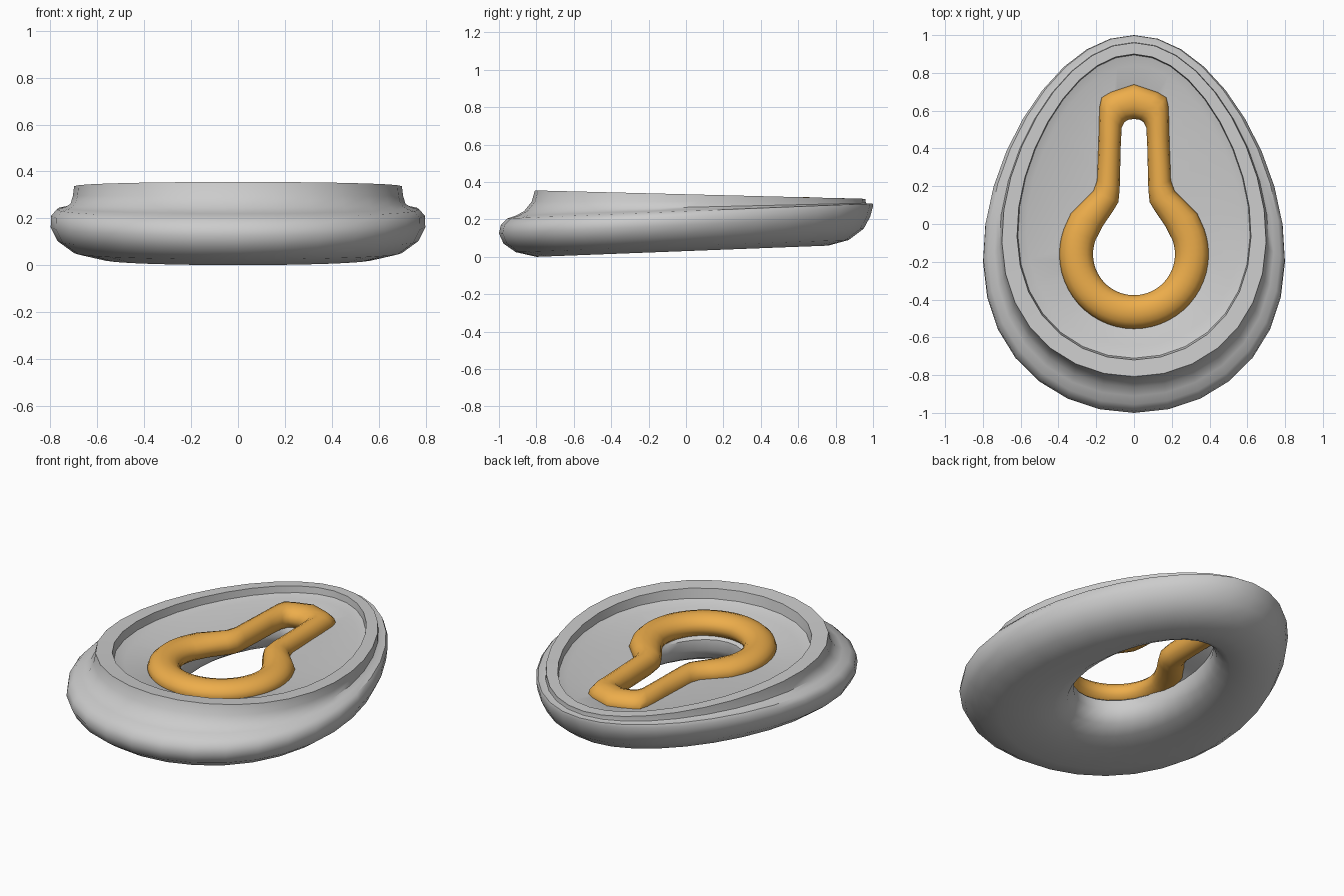
import bpy, bmesh
from math import sin, cos, pi, radians, hypot

if "Cube" in bpy.data.objects:
    bpy.data.objects.remove(bpy.data.objects["Cube"])

N = 32


def loft(name, loops):
    """Bridge equal-sized loops into a ring closed in both directions."""
    bm = bmesh.new()
    vs = [[bm.verts.new(p) for p in lp] for lp in loops]
    m, n = len(vs), len(vs[0])
    for i in range(m):
        a, b = vs[i], vs[(i + 1) % m]
        for j in range(n):
            k = (j + 1) % n
            bm.faces.new((a[j], a[k], b[k], b[j]))
    bmesh.ops.recalc_face_normals(bm, faces=bm.faces)
    me = bpy.data.meshes.new(name)
    bm.to_mesh(me)
    bm.free()
    ob = bpy.data.objects.new(name, me)
    bpy.context.collection.objects.link(ob)
    bpy.ops.object.select_all(action='DESELECT')
    ob.select_set(True)
    bpy.context.view_layer.objects.active = ob
    bpy.ops.object.shade_smooth_by_angle(angle=radians(40))
    return ob


def egg(w, yf, yb, zf, zb, k=0.18):
    """Egg-shaped loop, tilted from height zf at the front to zb at the back."""
    pts = []
    for i in range(N):
        s, c = sin(-pi / 2 + 2 * pi * i / N), cos(-pi / 2 + 2 * pi * i / N)
        f = (s + 1) / 2
        pts.append((w / (1 + k * k / 2) * c * (1 - k * s),
                    yf + (yb - yf) * f, zf + (zb - zf) * f))
    return pts


def resample(path, n):
    """Evenly spaced points along a closed 2D path."""
    p = path + path[:1]
    cum = [0]
    for a, b in zip(p, p[1:]):
        cum.append(cum[-1] + hypot(b[0] - a[0], b[1] - a[1]))
    out, j = [], 0
    for i in range(n):
        d = cum[-1] * i / n
        while cum[j + 1] <= d:
            j += 1
        t = (d - cum[j]) / (cum[j + 1] - cum[j])
        out.append(tuple(p[j][q] + t * (p[j + 1][q] - p[j][q]) for q in (0, 1)))
    return out


# keyhole outline: (outer x, outer y, inner x, inner y), right half then mirrored
half = []
for i in range(17):
    a = radians(-90 + 110 * i / 16)
    half.append((0.395 * cos(a), -0.16 + 0.395 * sin(a),
                 0.217 * cos(a), -0.16 + 0.217 * sin(a)))
half += [(0.335, 0.055, 0.165, -0.01), (0.265, 0.125, 0.11, 0.07),
         (0.215, 0.175, 0.083, 0.115), (0.195, 0.23, 0.076, 0.18),
         (0.187, 0.45, 0.07, 0.42), (0.183, 0.62, 0.065, 0.51),
         (0.172, 0.67, 0.05, 0.54), (0.125, 0.698, 0.03, 0.552),
         (0.0, 0.74, 0.0, 0.556)]
key = half + [(-a, b, -c, d) for a, b, c, d in half[-2:0:-1]]
centre = [((a + c) / 2, (b + d) / 2) for a, b, c, d in key]

# egg-shaped dish: underside, outer bulge, ledge, raised rim, floor, hole
dish = [egg(*v) for v in (
    (0.45, -0.62, 0.66, 0.012, 0.06), (0.58, -0.80, 0.76, 0.0, 0.06),
    (0.70, -0.91, 0.87, 0.025, 0.09), (0.77, -0.975, 0.95, 0.07, 0.15),
    (0.80, -1.0, 0.985, 0.125, 0.215), (0.798, -0.99, 1.0, 0.17, 0.27),
    (0.775, -0.955, 0.998, 0.205, 0.285), (0.74, -0.91, 0.975, 0.22, 0.285),
    (0.715, -0.865, 0.962, 0.245, 0.287), (0.705, -0.825, 0.96, 0.295, 0.298),
    (0.70, -0.808, 0.96, 0.355, 0.31), (0.62, -0.72, 0.90, 0.348, 0.312),
    (0.615, -0.71, 0.895, 0.29, 0.275), (0.57, -0.645, 0.84, 0.265, 0.262))]
dish.append([(x, y, 0.252) for x, y in resample(centre, N)])
dish += [egg(*v, k=0.08) for v in (
    (0.285, -0.395, 0.575, 0.20, 0.20), (0.28, -0.39, 0.57, 0.14, 0.155),
    (0.305, -0.43, 0.59, 0.075, 0.105), (0.36, -0.51, 0.62, 0.035, 0.075))]
loft("dish", dish)

# rounded keyhole ring
S = 14
loops = []
for k in range(S):
    u, v = cos(2 * pi * k / S), sin(2 * pi * k / S)
    loops.append([((a + c) / 2 + (a - c) / 2 * u, (b + d) / 2 + (b - d) / 2 * u,
                   0.26 - 0.008 * b + 0.066 * v) for a, b, c, d in key])
ring = loft("keyhole_ring", loops)
mat = bpy.data.materials.new("orange")
mat.diffuse_color = (0.85, 0.42, 0.07, 1)
mat.use_nodes = True
mat.node_tree.nodes["Principled BSDF"].inputs["Base Color"].default_value = mat.diffuse_color
ring.data.materials.append(mat)
